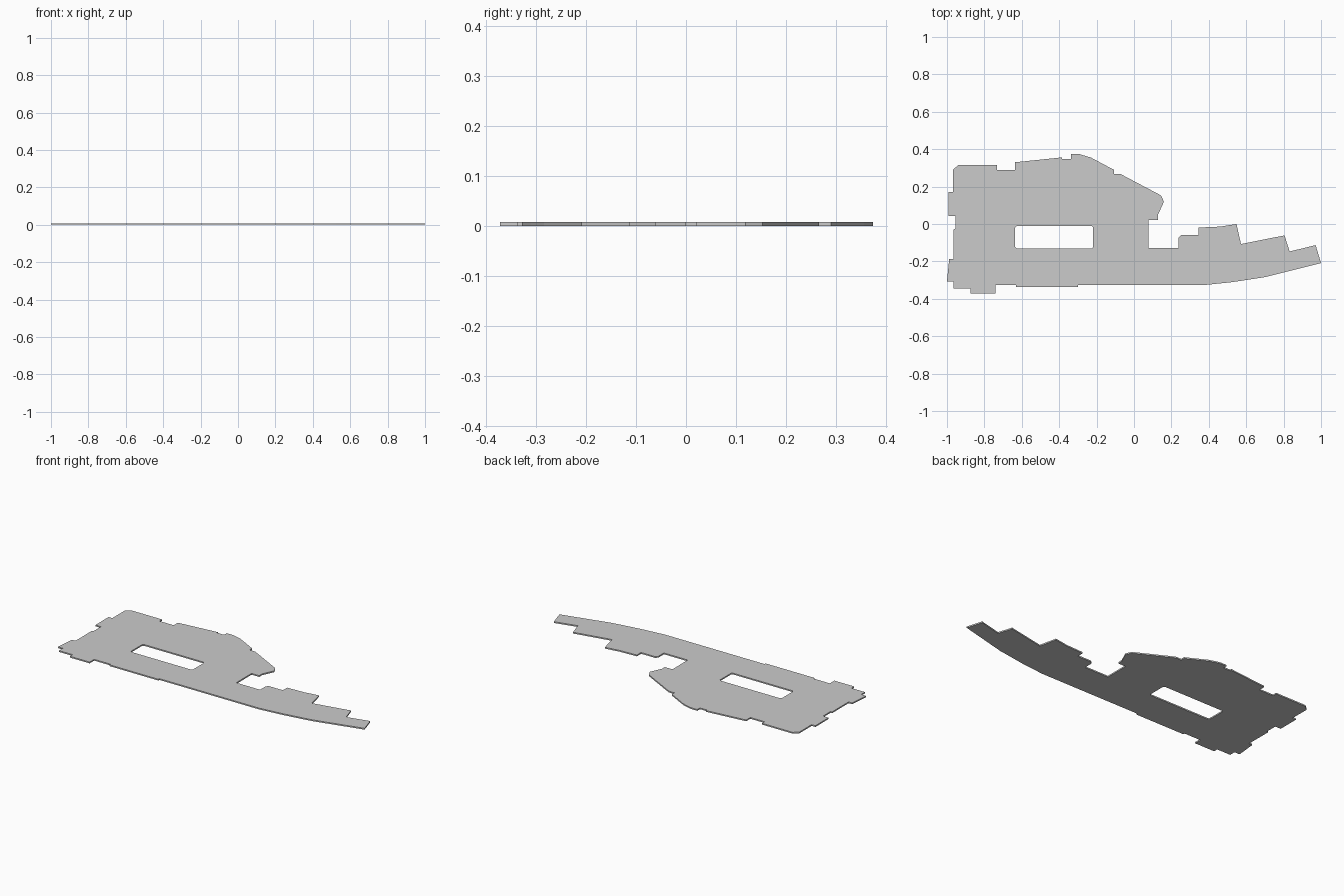
import bpy, bmesh

if "Cube" in bpy.data.objects:
    bpy.data.objects.remove(bpy.data.objects["Cube"])

THICK = 0.008

# Outer silhouette, clockwise from the upper left corner
outline = [
    (-.968, .29), (-.94, .315), (-.733, .315), (-.733, .29), (-.637, .29), (-.637, .33),
    (-.385, .356), (-.385, .347), (-.337, .347), (-.337, .373), (-.29, .373), (-.23, .355),
    (-.108, .29), (-.108, .266), (-.07, .266), (.144, .153), (.16, .119), (.128, .049),
    (.128, .021), (.077, .021), (.077, -.127), (.238, -.127), (.238, -.072), (.252, -.06),
    (.345, -.06), (.345, -.019), (.46, -.014), (.548, 0), (.572, -.107), (.805, -.061),
    (.832, -.147), (.971, -.113), (1, -.209), (.7, -.284), (.524, -.311), (.369, -.327),
    (-.3, -.327), (-.3, -.337), (-.631, -.337), (-.631, -.327), (-.741, -.327),
    (-.741, -.371), (-.874, -.371), (-.874, -.345), (-.965, -.345), (-.965, -.308),
    (-1, -.308), (-.988, -.188), (-.965, -.188), (-.965, -.03), (-.955, -.025),
    (-.955, .044), (-.993, .044), (-.993, .172), (-.968, .172),
]

# Rectangular window with small chamfered corners
x0, x1, y0, y1, c = -.635, -.218, -.13, -.01, .008
window = [(x0 + c, y0), (x1 - c, y0), (x1, y0 + c), (x1, y1 - c),
          (x1 - c, y1), (x0 + c, y1), (x0, y1 - c), (x0, y0 + c)]

# Filled 2D curve, extruded to the plate thickness
curve = bpy.data.curves.new("plate_profile", 'CURVE')
curve.dimensions = '2D'
curve.fill_mode = 'BOTH'
curve.extrude = THICK / 2
for loop in (outline, window):
    sp = curve.splines.new('POLY')
    sp.points.add(len(loop) - 1)
    for p, (x, y) in zip(sp.points, loop):
        p.co = (x, y, THICK / 2, 1)
    sp.use_cyclic_u = True
profile = bpy.data.objects.new("plate_profile", curve)
bpy.context.collection.objects.link(profile)

# Turn the profile into a clean closed mesh
mesh = bpy.data.meshes.new_from_object(profile)
bpy.data.objects.remove(profile)
bm = bmesh.new()
bm.from_mesh(mesh)
bmesh.ops.remove_doubles(bm, verts=bm.verts, dist=1e-5)
low = min(v.co.z for v in bm.verts)
bmesh.ops.translate(bm, verts=bm.verts, vec=(0, 0, -low))
bmesh.ops.recalc_face_normals(bm, faces=bm.faces)
for f in bm.faces:
    f.smooth = False
bm.to_mesh(mesh)
bm.free()

# Plain grey plate
grey = bpy.data.materials.new("light_grey")
grey.diffuse_color = (0.6, 0.6, 0.6, 1)
grey.use_nodes = True
grey.node_tree.nodes["Principled BSDF"].inputs["Base Color"].default_value = grey.diffuse_color
mesh.materials.clear()
mesh.materials.append(grey)
plate = bpy.data.objects.new("flat_plate", mesh)
bpy.context.collection.objects.link(plate)
